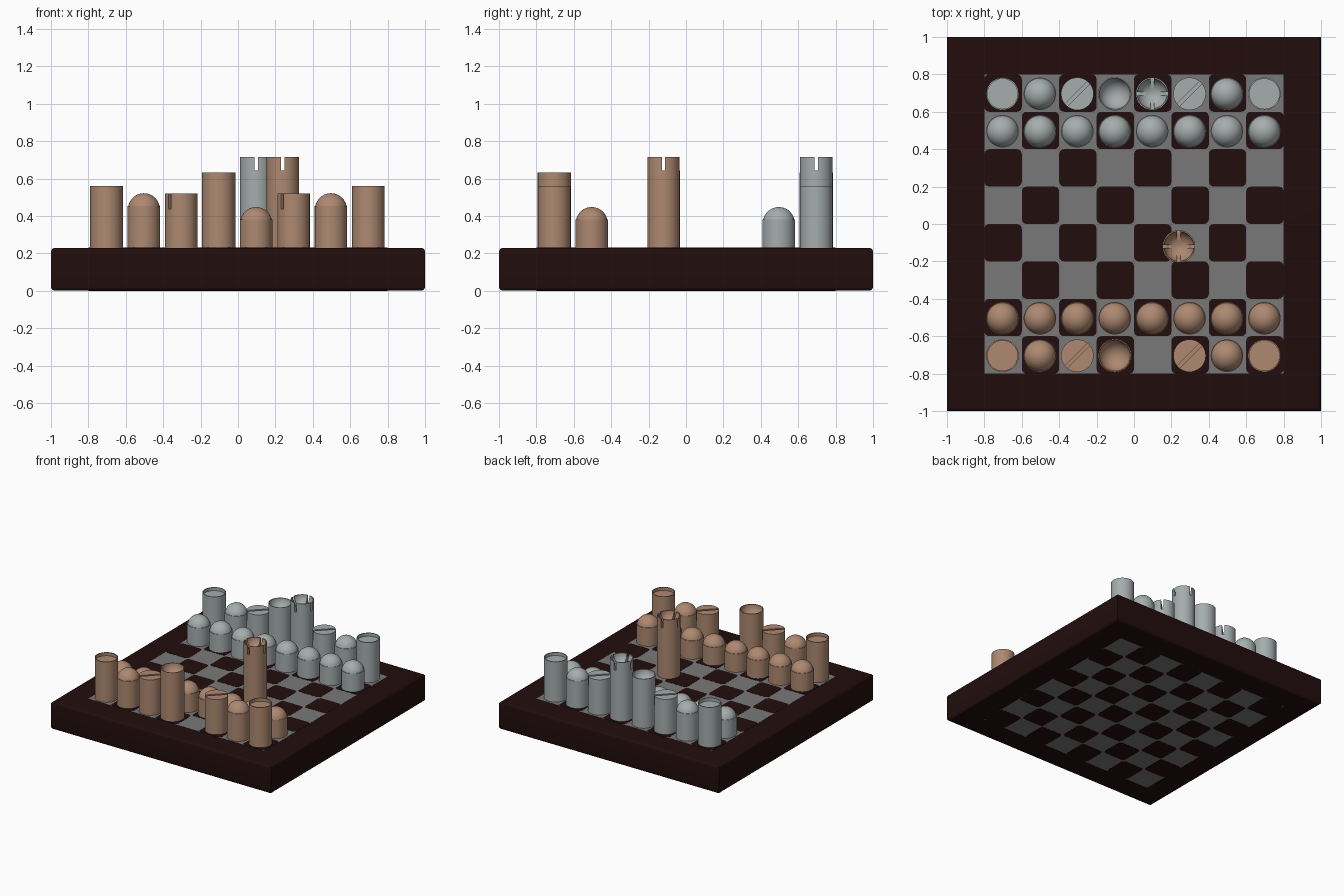
import bpy, bmesh, math
from mathutils import Matrix

if "Cube" in bpy.data.objects:
    bpy.data.objects.remove(bpy.data.objects["Cube"])


def material(name, rgb):
    m = bpy.data.materials.new(name)
    m.diffuse_color = (*rgb, 1)
    m.use_nodes = True
    m.node_tree.nodes["Principled BSDF"].inputs["Base Color"].default_value = m.diffuse_color
    return m


DARK = material("dark wood", (0.016, 0.004, 0.004))
GREY = material("grey square", (0.19, 0.19, 0.19))
TAN = material("copper tan", (0.42, 0.25, 0.165))
SILVER = material("silver grey", (0.38, 0.42, 0.42))
TOP = 0.23            # board top
R = 0.087             # piece radius


def add_object(name, bm, mat, smooth=True):
    bmesh.ops.recalc_face_normals(bm, faces=bm.faces)
    me = bpy.data.meshes.new(name)
    bm.to_mesh(me)
    bm.free()
    if mat:
        me.materials.append(mat)
    ob = bpy.data.objects.new(name, me)
    bpy.context.collection.objects.link(ob)
    if smooth:
        shade(ob)
    return ob


def shade(ob):
    bpy.ops.object.select_all(action='DESELECT')
    ob.select_set(True)
    bpy.context.view_layer.objects.active = ob
    bpy.ops.object.shade_smooth_by_angle(angle=math.radians(35))


def box(bm, x, y, z0, z1, sx, sy, angle=0):
    mat = (Matrix.Translation((x, y, (z0 + z1) / 2)) @ Matrix.Rotation(angle, 4, 'Z')
           @ Matrix.Diagonal((sx, sy, z1 - z0, 1)))
    return bmesh.ops.create_cube(bm, size=1, matrix=mat)['verts']


def lathe(name, profile, mat, smooth=True):
    bm = bmesh.new()
    vs = [bm.verts.new((r, 0, z)) for r, z in profile]
    es = [bm.edges.new(p) for p in zip(vs, vs[1:])]
    bmesh.ops.spin(bm, geom=vs + es, cent=(0, 0, 0), axis=(0, 0, 1),
                   angle=2 * math.pi, steps=48)
    bmesh.ops.remove_doubles(bm, verts=bm.verts, dist=1e-5)
    return add_object(name, bm, mat, smooth)


def cut(ob, depth_z, angles):
    # saw straight slots into the top of a piece
    for a in angles:
        bm = bmesh.new()
        box(bm, 0, 0, depth_z, 1, 0.4, 0.018, a)
        cutter = add_object("slot_cutter", bm, None, False)
        cutter.hide_render = True
        mod = ob.modifiers.new("slot", 'BOOLEAN')
        mod.operation, mod.solver, mod.object = 'DIFFERENCE', 'EXACT', cutter
        bpy.context.view_layer.objects.active = ob
        bpy.ops.object.modifier_apply(modifier=mod.name)
        bpy.data.objects.remove(cutter)
    shade(ob)


def arc(r, zc, sign, a0=0.0, n=12):
    # quarter circle from the rim to the axis, up (dome) or down (bowl)
    return [(r * math.cos(t) if i < n else 0, zc + sign * r * math.sin(t))
            for i in range(n + 1) for t in [a0 + (math.pi / 2 - a0) * i / n]]


def body(r=R):
    return [(0, TOP - 0.005), (r, TOP - 0.005)]


def domed(name, top, mat):
    r = R - 0.002
    shoulder = top - r + 0.018
    return lathe(name, body() + [(R, shoulder)] + arc(r, top - r, 1, math.asin(0.018 / r)), mat)


def rook(name, mat):
    return lathe(name, body() + [(R, 0.561), (R - 0.007, 0.561), (R - 0.007, 0.535), (0, 0.535)], mat)


def bishop(name, mat):
    ob = lathe(name, body() + [(R, 0.52), (0, 0.52)], mat, False)
    cut(ob, 0.438, [math.pi / 4])
    return ob


def queen(name, mat):
    return lathe(name, body(0.089) + [(0.089, 0.634)] + arc(0.083, 0.634, -1), mat)


def king(name, mat):
    ob = lathe(name, body() + [(R, 0.716)] + arc(0.08, 0.716, -1), mat, False)
    cut(ob, 0.643, [0, math.pi / 2])
    return ob


# Board with rounded top and bottom edges
bm = bmesh.new()
box(bm, 0, 0, 0.002, TOP - 0.001, 2, 2)
rims = [e for e in bm.edges if abs(e.verts[0].co.z - e.verts[1].co.z) < 1e-4]
bmesh.ops.bevel(bm, geom=rims, offset=0.02, segments=4, profile=0.5, affect='EDGES')
add_object("board", bm, DARK)

# Grey playing field, showing above and below
bm = bmesh.new()
box(bm, 0, 0, TOP - 0.004, TOP, 1.6, 1.6)
box(bm, 0, 0, 0.001, 0.005, 1.6, 1.6)
add_object("grey_squares", bm, GREY, False)

# Dark squares with rounded corners on both sides
bm = bmesh.new()
for i in range(8):
    for j in range(8):
        if (i + j) % 2:
            for z in (0.0, TOP - 0.003):
                box(bm, -0.7 + 0.2 * i, -0.7 + 0.2 * j, z, z + 0.004, 0.2, 0.2)
uprights = [e for e in bm.edges if abs(e.verts[0].co.z - e.verts[1].co.z) > 1e-3]
bmesh.ops.bevel(bm, geom=uprights, offset=0.025, segments=3, profile=0.5, affect='EDGES')
add_object("dark_squares", bm, DARK, False)

# Two armies; the tan king has moved forward
for side, mat, s in (("tan", TAN, -1), ("silver", SILVER, 1)):
    kinds = {
        "rook": (rook(side + "_rook", mat), [-0.7, 0.7]),
        "knight": (domed(side + "_knight", 0.522, mat), [-0.5, 0.5]),
        "bishop": (bishop(side + "_bishop", mat), [-0.3, 0.3]),
        "queen": (queen(side + "_queen", mat), [-0.1]),
        "king": (king(side + "_king", mat), [0.1]),
        "pawn": (domed(side + "_pawn", 0.448, mat), [-0.7 + 0.2 * i for i in range(8)]),
    }
    for kind, (first, xs) in kinds.items():
        for n, x in enumerate(xs):
            ob = first
            if n:
                ob = first.copy()
                bpy.context.collection.objects.link(ob)
            y = s * (0.5 if kind == "pawn" else 0.7)
            ob.location = (x - 0.003, y - 0.004, 0)
            if kind == "king" and side == "tan":
                ob.location = (0.24, -0.12, 0)
